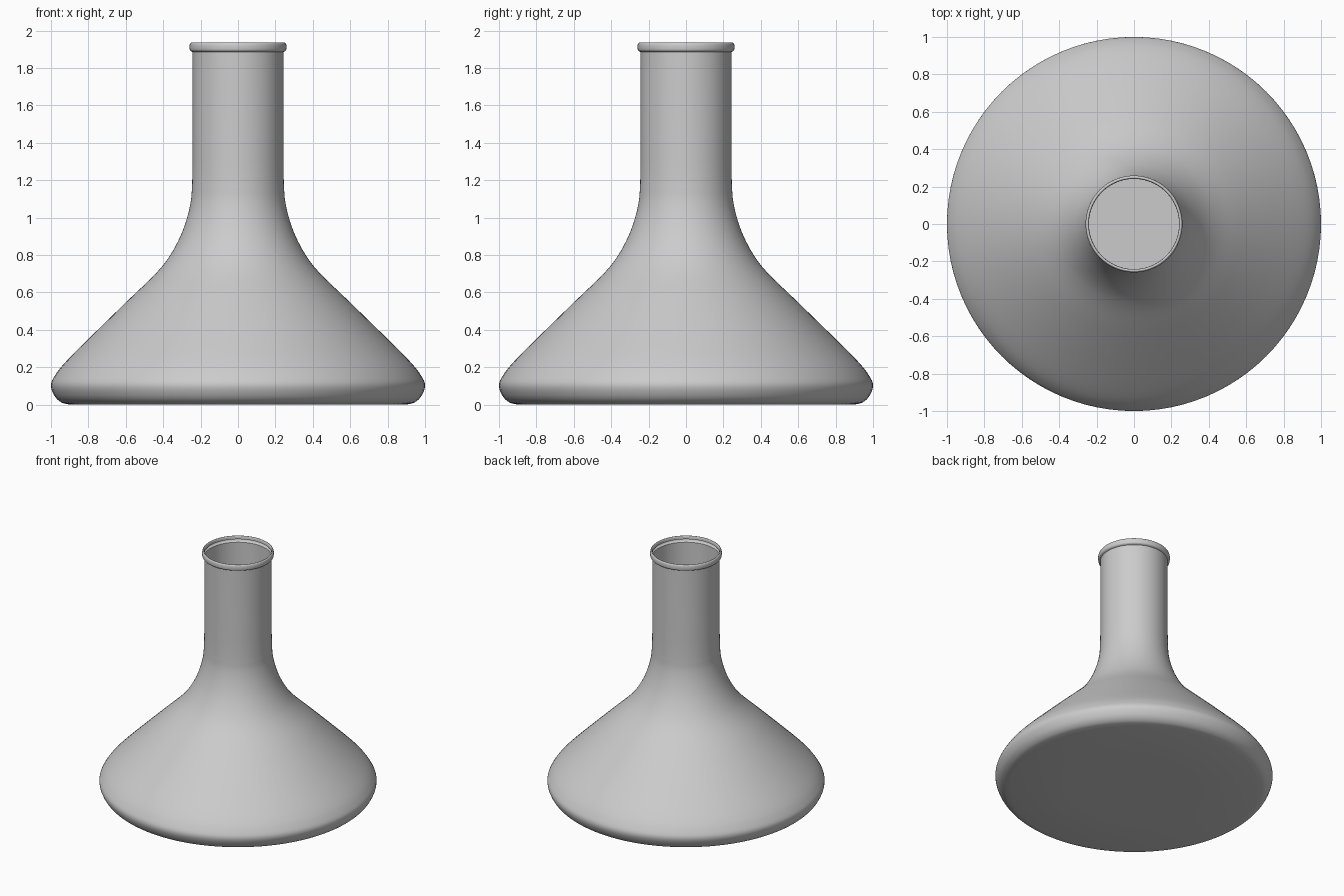
import bpy, bmesh
from math import pi
from mathutils import Vector

if "Cube" in bpy.data.objects:
    bpy.data.objects.remove(bpy.data.objects["Cube"])

def catmull(points, steps=6):
    """Smooth curve passing through every (radius, height) point."""
    p = [Vector(q) for q in points]
    p = [2 * p[0] - p[1]] + p + [2 * p[-1] - p[-2]]
    out = []
    for a, b, c, d in zip(p, p[1:], p[2:], p[3:]):
        for i in range(steps):
            t = i / steps
            out.append(0.5 * (2 * b + (c - a) * t + (2 * a - 5 * b + 4 * c - d) * t ** 2
                              + (3 * b - a - 3 * c + d) * t ** 3))
    return out + [p[-2]]

def lathe(name, profile, segments=96):
    bm = bmesh.new()
    verts = [bm.verts.new((r, 0, z)) for r, z in profile]
    edges = [bm.edges.new(pair) for pair in zip(verts, verts[1:])]
    bmesh.ops.spin(bm, geom=verts + edges, cent=(0, 0, 0), axis=(0, 0, 1),
                   angle=2 * pi, steps=segments, use_duplicate=False)
    bmesh.ops.remove_doubles(bm, verts=bm.verts, dist=0.0001)
    bmesh.ops.recalc_face_normals(bm, faces=bm.faces)
    # the floor faces must look downwards
    floor = min(bm.faces, key=lambda f: f.calc_center_median().z)
    if floor.normal.z > 0:
        bmesh.ops.reverse_faces(bm, faces=bm.faces)
    mesh = bpy.data.meshes.new(name)
    bm.to_mesh(mesh)
    bm.free()
    obj = bpy.data.objects.new(name, mesh)
    bpy.context.collection.objects.link(obj)
    bpy.context.view_layer.objects.active = obj
    obj.select_set(True)
    bpy.ops.object.shade_smooth_by_angle(angle=pi / 4)
    return obj

# Flat base, rounded heel, conical shoulder, flared transition to the neck
floor = [Vector((0, 0)), Vector((0.45, 0))]
body = catmull([(0.90, 0), (0.945, 0.012), (0.98, 0.045), (1.0, 0.10), (0.982, 0.15),
                (0.92, 0.23), (0.76, 0.39), (0.58, 0.565), (0.45, 0.69), (0.375, 0.78),
                (0.315, 0.885), (0.275, 0.99), (0.252, 1.09), (0.245, 1.18)])
# Straight neck and thin rolled lip
neck = [Vector((0.243, 1.30)), Vector((0.243, 1.885))]
lip = catmull([(0.250, 1.888), (0.257, 1.895), (0.259, 1.912), (0.257, 1.928),
               (0.250, 1.935), (0.243, 1.930), (0.241, 1.91)], 3)

lathe("flask", floor + body + neck + lip)
